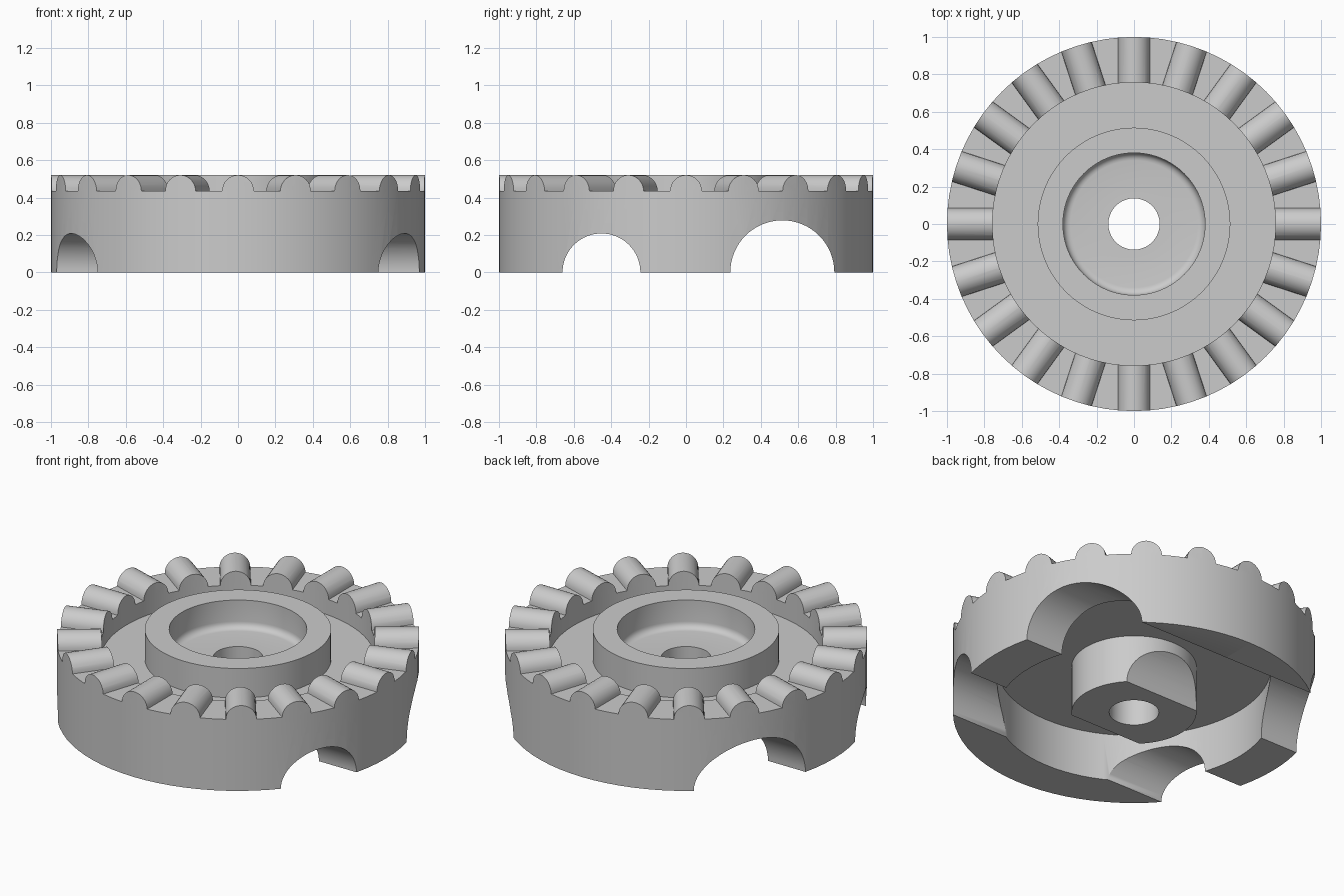
import bpy, bmesh, math
from mathutils import Matrix, Vector

cube = bpy.data.objects.get("Cube")
if cube:
    bpy.data.objects.remove(cube, do_unlink=True)

grey = bpy.data.materials.new("plain_grey")
grey.use_nodes = True
grey.diffuse_color = (0.6, 0.6, 0.6, 1)
grey.node_tree.nodes["Principled BSDF"].inputs["Base Color"].default_value = grey.diffuse_color

STEPS = 80
RIM_IN, RIM_OUT, RIM_TOP = 0.757, 1.0, 0.435


def make_object(name, bm):
    bmesh.ops.recalc_face_normals(bm, faces=bm.faces)
    mesh = bpy.data.meshes.new(name)
    bm.to_mesh(mesh)
    bm.free()
    mesh.materials.append(grey)
    obj = bpy.data.objects.new(name, mesh)
    bpy.context.collection.objects.link(obj)
    return obj


def lathe(name, profile):
    """Revolve a closed (radius, height) outline around z."""
    bm = bmesh.new()
    rings = []
    for i in range(STEPS):
        a = math.tau * i / STEPS
        rings.append([bm.verts.new((r * math.cos(a), r * math.sin(a), z)) for r, z in profile])
    n = len(profile)
    for i in range(STEPS):
        a, b = rings[i], rings[(i + 1) % STEPS]
        for j in range(n):
            k = (j + 1) % n
            bm.faces.new((a[j], b[j], b[k], a[k]))
    return make_object(name, bm)


def add_rod(bm, radius, length, centre, turn=0.0, sides=32):
    """Cylinder lying along x, then turned around z."""
    matrix = (Matrix.Rotation(turn, 4, "Z") @ Matrix.Translation(Vector(centre))
              @ Matrix.Rotation(math.pi / 2, 4, "Y"))
    bmesh.ops.create_cone(bm, cap_ends=True, segments=sides, radius1=radius,
                          radius2=radius, depth=length, matrix=matrix)


def boolean(obj, tool, operation):
    mod = obj.modifiers.new(operation.lower(), "BOOLEAN")
    mod.operation, mod.solver, mod.object = operation, "EXACT", tool
    bpy.context.view_layer.objects.active = obj
    bpy.ops.object.modifier_apply(modifier=mod.name)
    bpy.data.objects.remove(tool, do_unlink=True)


# Wheel body: lower hub, web, rim, raised collar and its filleted recess
fillet = [(0.34 + 0.04 * math.cos(t), 0.39 - 0.04 * math.sin(t))
          for t in (math.pi / 2 * i / 5 for i in range(6))]
body = lathe("wheel_body", [
    (0.137, 0), (0.345, 0), (0.345, 0.29), (RIM_IN, 0.29), (RIM_IN, 0),
    (RIM_OUT, 0), (RIM_OUT, RIM_TOP), (RIM_IN, RIM_TOP), (RIM_IN, 0.34),
    (0.515, 0.34), (0.515, 0.52), (0.38, 0.52)] + fillet + [(0.137, 0.35)])

# Two round channels across the underside
bm = bmesh.new()
for y, radius in ((-0.452, 0.208), (0.515, 0.278)):
    add_rod(bm, radius, 2.4, (0, y, 0), sides=64)
channels = make_object("channel_cutter", bm)
boolean(body, channels, "DIFFERENCE")

# Ring of half-round teeth trimmed to the rim
bm = bmesh.new()
for i in range(20):
    add_rod(bm, 0.085, 0.4, (0.88, 0, RIM_TOP), math.tau * i / 20)
teeth = make_object("rim_teeth", bm)
trim = lathe("teeth_trim", [(RIM_IN, RIM_TOP), (RIM_OUT, RIM_TOP), (RIM_OUT, 0.6), (RIM_IN, 0.6)])
boolean(teeth, trim, "INTERSECT")

# Smooth round surfaces, crisp edges
for obj in (body, teeth):
    bpy.ops.object.select_all(action="DESELECT")
    obj.select_set(True)
    bpy.context.view_layer.objects.active = obj
    bpy.ops.object.shade_smooth_by_angle(angle=math.radians(30))
